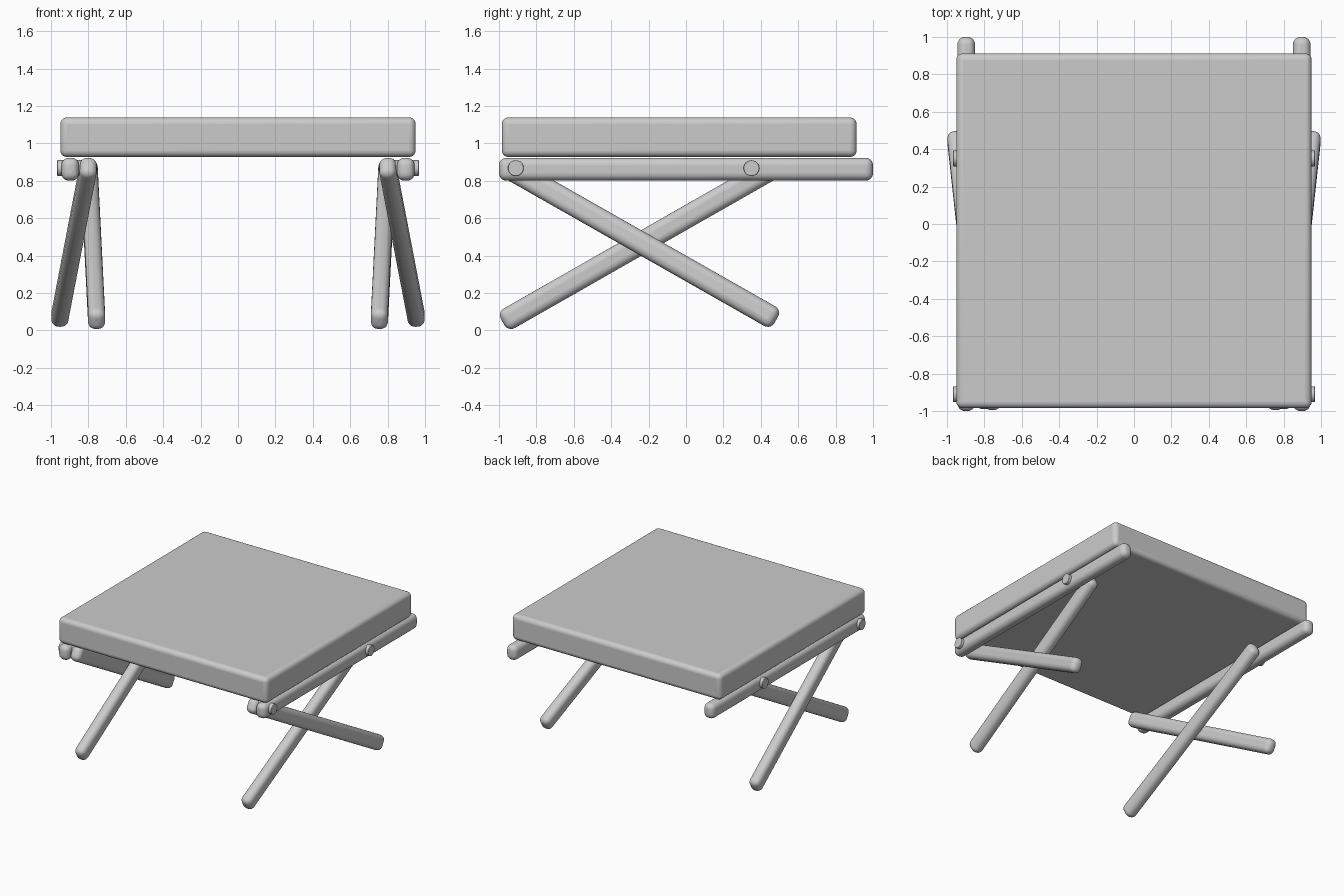
import bpy
from mathutils import Vector, Matrix

if "Cube" in bpy.data.objects:
    bpy.data.objects.remove(bpy.data.objects["Cube"])

grey = bpy.data.materials.new("plain grey")
grey.diffuse_color = (0.6, 0.6, 0.6, 1)
grey.use_nodes = True
grey.node_tree.nodes["Principled BSDF"].inputs["Base Color"].default_value = grey.diffuse_color


def finish(ob, name, bevel, segments):
    """Name, colour, round and smooth a part."""
    ob.name = name
    ob.data.materials.append(grey)
    mod = ob.modifiers.new("rounding", "BEVEL")
    mod.width = bevel
    mod.segments = segments
    mod.limit_method = "ANGLE"
    bpy.ops.object.transform_apply(location=False, rotation=False, scale=True)
    bpy.ops.object.shade_smooth_by_angle()


def bar(name, start, end, width, height, bevel):
    """Rounded bar running from start to end."""
    a, b = Vector(start), Vector(end)
    y = (b - a).normalized()
    x = Vector((1, 0, 0))
    x = (x - y * x.dot(y)).normalized()
    z = x.cross(y)
    bpy.ops.mesh.primitive_cube_add(size=1)
    ob = bpy.context.object
    ob.scale = (width, (b - a).length, height)
    finish(ob, name, bevel, 5)
    rot = Matrix((x, y, z)).transposed().to_4x4()
    ob.matrix_world = Matrix.Translation((a + b) / 2) @ rot


# cushioned seat slab
bar("seat", (0, -0.985, 1.033), (0, 0.912, 1.033), 1.9, 0.211, 0.035)

for side, s in (("left", -1), ("right", 1)):
    # rail under the seat edge
    bar(side + "_rail", (s * 0.897, -1, 0.862), (s * 0.897, 1, 0.862),
        0.094, 0.122, 0.04)
    # crossed legs, one splayed outwards and one leaning inwards
    bar(side + "_outer_leg", (s * 0.797, -0.975, 0.885),
        (s * 0.956, 0.482, 0.057), 0.092, 0.12, 0.04)
    bar(side + "_inner_leg", (s * 0.797, 0.475, 0.875),
        (s * 0.755, -0.98, 0.045), 0.092, 0.12, 0.04)
    # pivot bolts through rail and leg
    for label, y in (("front", -0.91), ("back", 0.35)):
        bpy.ops.mesh.primitive_cylinder_add(
            vertices=32, radius=0.042, depth=0.167,
            location=(s * 0.8835, y, 0.868), rotation=(0, 1.570796, 0))
        finish(bpy.context.object, side + "_" + label + "_bolt", 0.003, 2)
